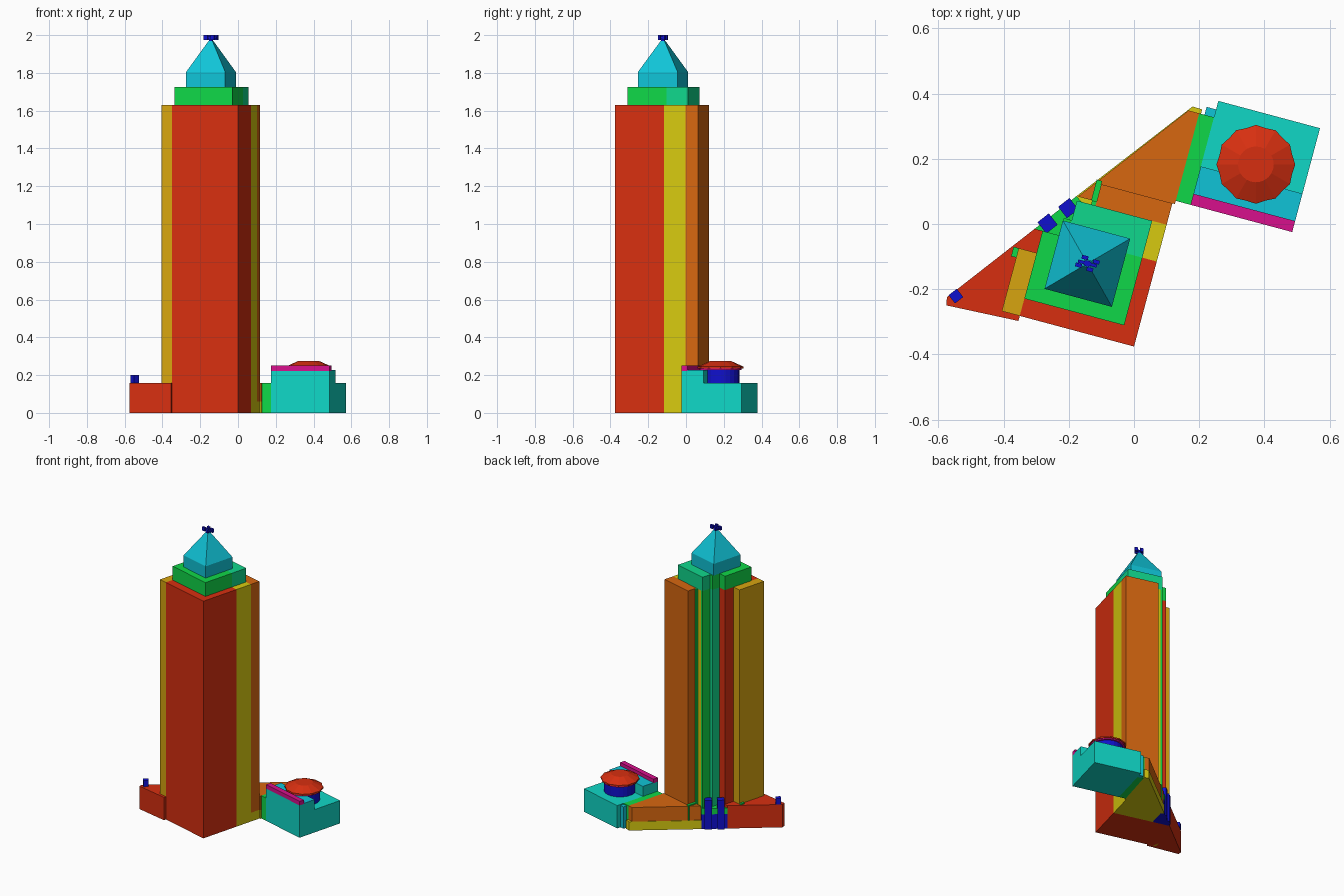
import bpy, bmesh, math
from mathutils import Vector

cube = bpy.data.objects.get("Cube")
if cube:
    bpy.data.objects.remove(cube, do_unlink=True)


def lin(c):
    c /= 255
    return c / 12.92 if c <= 0.04045 else ((c + 0.055) / 1.055) ** 2.4


def material(name, *rgb):
    m = bpy.data.materials.new(name)
    col = (*[lin(c) for c in rgb], 1)
    m.diffuse_color = col
    m.use_nodes = True
    bsdf = next(n for n in m.node_tree.nodes if n.type == 'BSDF_PRINCIPLED')
    bsdf.inputs["Base Color"].default_value = col
    return m


RED = material("red", 215, 47, 16)
ORANGE = material("orange", 215, 103, 16)
GOLD = material("gold", 215, 165, 16)
YELLOW = material("yellow", 215, 202, 16)
GREEN = material("green", 16, 215, 72)
SEA = material("sea_green", 16, 215, 140)
TEAL = material("teal", 16, 215, 198)
CYAN = material("cyan", 16, 196, 215)
BLUE = material("blue", 16, 16, 205)
MAGENTA = material("magenta", 215, 16, 140)

# The whole plan is turned 15 degrees; u runs along the tower front, v towards the back
ANG = math.radians(-15)
CORNER = Vector((0.0, -0.376))


def plan(u, v):
    c, s = math.cos(ANG), math.sin(ANG)
    return CORNER + Vector((u * c - v * s, u * s + v * c))


def finish(name, bm, mat):
    bmesh.ops.recalc_face_normals(bm, faces=bm.faces)
    me = bpy.data.meshes.new(name)
    bm.to_mesh(me)
    bm.free()
    me.materials.append(mat)
    ob = bpy.data.objects.new(name, me)
    bpy.context.collection.objects.link(ob)
    return ob


def loft(name, rings, mat):
    """Closed solid through rings of world points."""
    bm = bmesh.new()
    loops = [[bm.verts.new(p) for p in ring] for ring in rings]
    n = len(loops[0])
    for a, b in zip(loops, loops[1:]):
        for i in range(n):
            j = (i + 1) % n
            bm.faces.new((a[i], a[j], b[j], b[i]))
    bm.faces.new(loops[0][::-1])
    bm.faces.new(loops[-1])
    return finish(name, bm, mat)


def prism(name, pts, z0, z1, mat):
    return loft(name, [[(*plan(*p), z) for p in pts] for z in (z0, z1)], mat)


def rect(u0, u1, v0, v1):
    return [(u0, v0), (u1, v0), (u1, v1), (u0, v1)]


def box(name, u0, u1, v0, v1, z0, z1, mat):
    return prism(name, rect(u0, u1, v0, v1), z0, z1, mat)


def circle(cx, cy, r, z, n=24, wave=0.0):
    return [(cx + r * (1 + wave * (-1) ** i) * math.cos(math.tau * i / n),
             cy + r * (1 + wave * (-1) ** i) * math.sin(math.tau * i / n), z)
            for i in range(n)]


# Tower shaft: bays stepping back towards the rear corner
TOP = 1.63
box("tower_front", -0.363, 0, 0, 0.27, 0, TOP, RED)
box("tower_side_bay", -0.42, -0.363, 0, 0.2, 0, TOP, GOLD)
box("tower_middle_bay", -0.27, 0, 0.27, 0.387, 0, TOP, YELLOW)
box("tower_back_bay", -0.226, 0, 0.387, 0.455, 0.06, TOP, ORANGE)
box("notch_column_outer", -0.285, -0.27, 0.27, 0.387, 0.05, TOP, GREEN)
box("notch_column_inner", -0.31, -0.285, 0.27, 0.325, 0.05, TOP, SEA)
box("notch_strip", -0.24, -0.226, 0.387, 0.4, 0.05, TOP, GREEN)

# Upper tier with the same notched corner
box("tier_front", -0.363, -0.046, 0.055, 0.27, TOP, 1.725, GREEN)
box("tier_back", -0.285, -0.046, 0.27, 0.387, TOP, 1.725, SEA)
box("tier_notch", -0.31, -0.285, 0.27, 0.325, TOP, 1.725, GREEN)

# Pyramid roof
roof = [(rect(-0.311, -0.097, 0.1, 0.317), z) for z in (1.725, 1.805)]
roof.append((rect(-0.215, -0.193, 0.198, 0.22), 1.968))
loft("pyramid_roof", [[(*plan(*p), z) for p in r] for r, z in roof], CYAN)

# Finial: a stem with four small arms
u, v = -0.204, 0.209
box("finial_stem", u - 0.009, u + 0.009, v - 0.009, v + 0.009, 1.96, 1.99, BLUE)
for i, (du, dv) in enumerate(((-0.025, -0.012), (0.025, 0.012), (-0.012, 0.016), (0.012, -0.016))):
    box(f"finial_arm_{i}", u + du - 0.01, u + du + 0.01, v + dv - 0.006, v + dv + 0.006,
        1.975, 2.0, BLUE)
box("finial_bar", u - 0.03, u + 0.03, v - 0.005, v + 0.005, 1.98, 1.993, BLUE)

# Low wings along the slanted rear side
prism("west_wing", [(-0.594, -0.003), (-0.588, -0.027), (-0.363, -0.016),
                    (-0.363, 0.27), (-0.388, 0.27)], 0, 0.157, RED)
prism("east_wing_plinth", [(-0.29, 0.4), (-0.27, 0.387), (0, 0.387), (0, 0.455), (0.008, 0.455),
                           (0.014, 0.757), (-0.017, 0.758)], 0, 0.06, YELLOW)
prism("east_wing", [(-0.285, 0.4), (-0.226, 0.4), (0, 0.455), (0.008, 0.455),
                    (0.008, 0.743), (-0.026, 0.743)], 0.06, 0.157, ORANGE)
box("wing_step_east", -0.243, -0.226, 0.4, 0.465, 0.06, 0.165, GREEN)
box("wing_step_west", -0.436, -0.42, 0.17, 0.2, 0.1, 0.165, GREEN)

# Rear entrance between the wings
door = [(-0.388, 0.27), (-0.29, 0.4), (-0.27, 0.387), (-0.27, 0.27)]
prism("entrance", door, 0, 0.1, BLUE)
prism("entrance_canopy", door, 0.1, 0.14, GREEN)
slant = Vector((0.602, 0.798))
across = Vector((0.798, -0.602))


def slanted_post(name, cu, cv, half, z0, z1):
    c = Vector((cu, cv))
    pts = [c + slant * a * half + across * b * half
           for a, b in ((-1, -1), (1, -1), (1, 1), (-1, 1))]
    prism(name, pts, z0, z1, BLUE)


slanted_post("entrance_pillar_west", -0.354, 0.296, 0.022, 0, 0.2)
slanted_post("entrance_pillar_east", -0.305, 0.358, 0.022, 0, 0.2)
slanted_post("wing_tip_post", -0.568, 0.008, 0.016, 0.157, 0.2)

# Pavilion beside the tower
box("pavilion_link", 0.008, 0.055, 0.465, 0.743, 0, 0.157, GREEN)
box("pavilion_link_end", 0.025, 0.055, 0.743, 0.768, 0, 0.15, CYAN)
box("pavilion_base", 0.055, 0.378, 0.465, 0.795, 0, 0.157, TEAL)
box("pavilion_front_block", 0.055, 0.378, 0.465, 0.587, 0.157, 0.222, TEAL)
box("pavilion_front_roof", 0.055, 0.378, 0.5, 0.587, 0.222, 0.226, CYAN)
box("pavilion_parapet", 0.055, 0.378, 0.465, 0.5, 0.222, 0.25, MAGENTA)

# Round drum with a scalloped roof
cx, cy = 0.374, 0.183
loft("drum", [circle(cx, cy, 0.1, z) for z in (0.157, 0.23)], BLUE)
loft("drum_rim", [circle(cx, cy, 0.112, z) for z in (0.228, 0.238)], MAGENTA)
loft("drum_roof", [circle(cx, cy, 0.118, 0.236, wave=0.025),
                   circle(cx, cy, 0.118, 0.245, wave=0.025),
                   circle(cx, cy, 0.055, 0.275)], RED)
